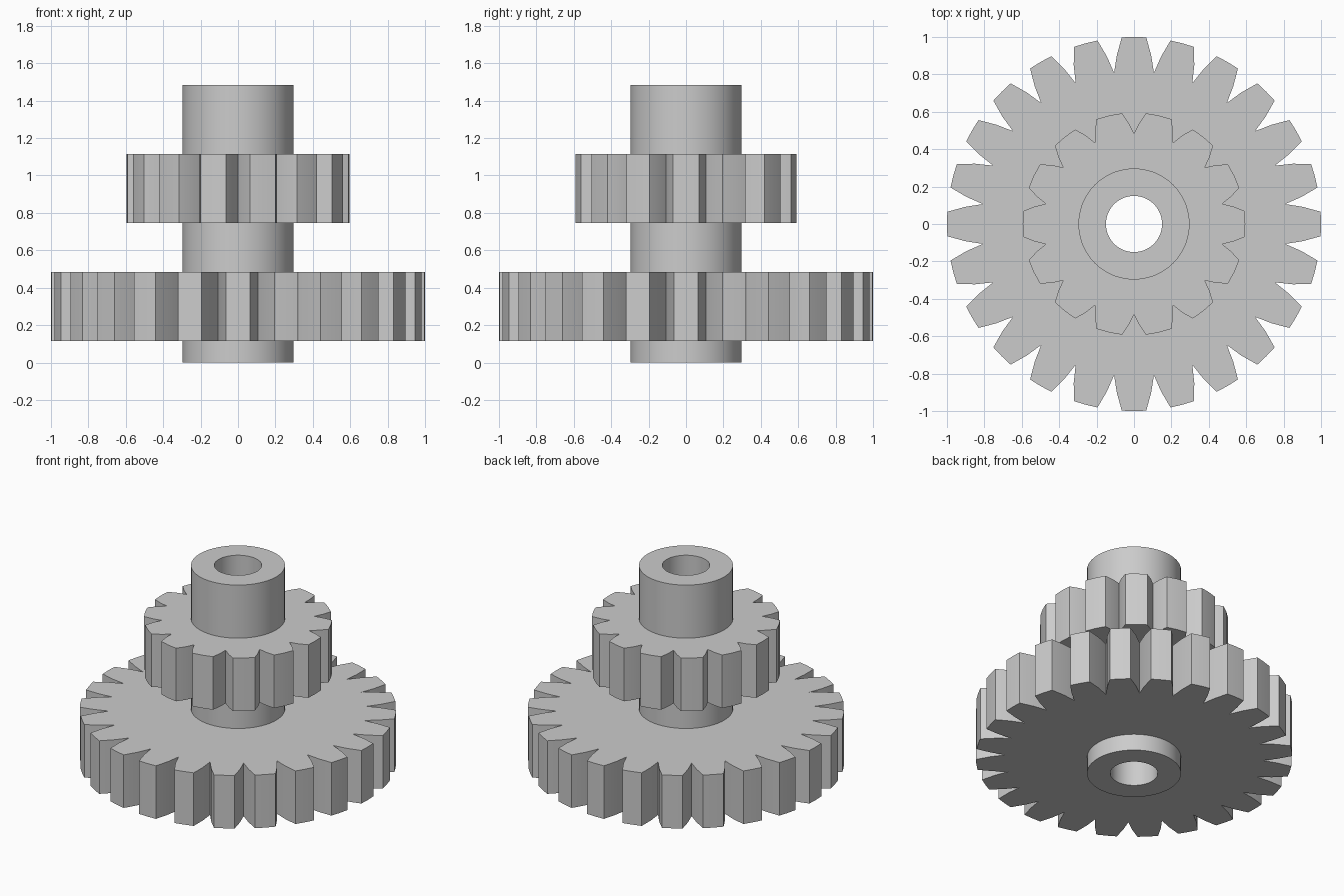
import bpy, bmesh, math

cube = bpy.data.objects.get("Cube")
if cube:
    bpy.data.objects.remove(cube, do_unlink=True)

grey = bpy.data.materials.new("plain grey")
grey.use_nodes = True
colour = (0.6, 0.6, 0.6, 1)
grey.diffuse_color = colour
grey.node_tree.nodes["Principled BSDF"].inputs["Base Color"].default_value = colour


def bored_solid(name, outline, bore, z0, z1):
    """Extrude a closed (radius, angle) outline with a round bore."""
    bm = bmesh.new()

    def loop(points, z):
        return [bm.verts.new((r * math.cos(a), r * math.sin(a), z)) for r, a in points]

    inner = [(bore, a) for r, a in outline]
    rings = [loop(outline, z0), loop(outline, z1), loop(inner, z1), loop(inner, z0)]
    n = len(outline)
    for k in range(4):
        a, b = rings[k], rings[(k + 1) % 4]
        for i in range(n):
            j = (i + 1) % n
            bm.faces.new((a[i], a[j], b[j], b[i]))
    bmesh.ops.recalc_face_normals(bm, faces=bm.faces)
    mesh = bpy.data.meshes.new(name)
    bm.to_mesh(mesh)
    bm.free()
    mesh.materials.append(grey)
    obj = bpy.data.objects.new(name, mesh)
    bpy.context.collection.objects.link(obj)
    bpy.ops.object.select_all(action="DESELECT")
    obj.select_set(True)
    bpy.context.view_layer.objects.active = obj
    bpy.ops.object.shade_smooth_by_angle(angle=math.radians(15))
    return obj


def gear_outline(teeth, root, tip, mid_angle, tip_angle):
    """Tapered teeth meeting in sharp valleys; first tooth points along +x."""
    pitch = math.tau / teeth
    flank, edge = math.radians(mid_angle), math.radians(tip_angle)
    middle = (root + tip) / 2
    tooth = [(root, -pitch / 2), (middle, -flank), (tip, -edge), (tip, 0),
             (tip, edge), (middle, flank)]
    return [(r, a + i * pitch) for i in range(teeth) for r, a in tooth]


# Hollow shaft running through both gears
circle = [(0.297, math.tau * i / 72) for i in range(72)]
bored_solid("shaft", circle, 0.15, 0, 1.485)

# Gears, bored slightly smaller than the shaft so they sit in its wall
bored_solid("large_gear", gear_outline(24, 0.815, 1.0, 5.8, 3.75), 0.28, 0.115, 0.485)
bored_solid("small_gear", gear_outline(14, 0.483, 0.595, 10.0, 6.7), 0.28, 0.745, 1.115)
